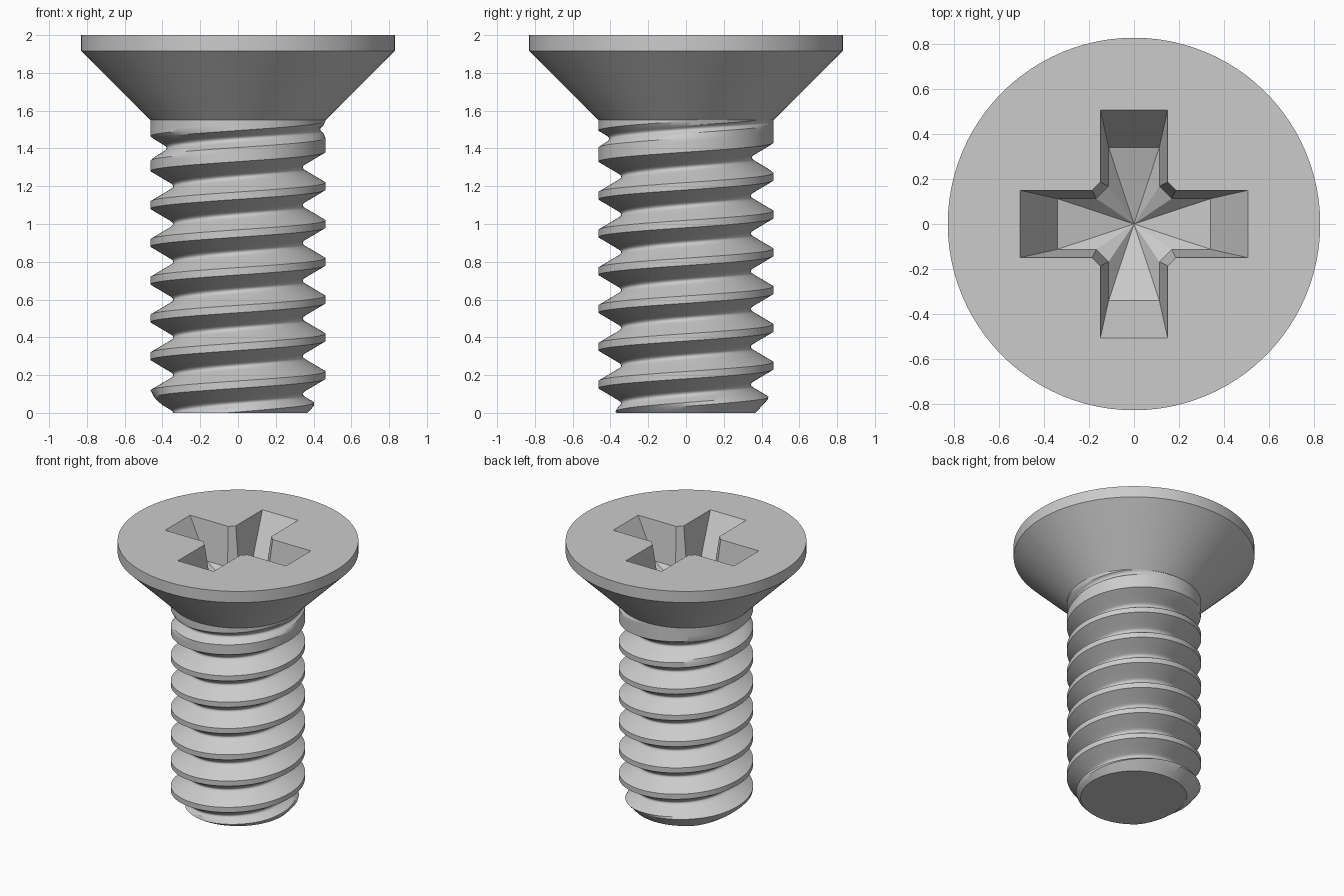
import bpy, bmesh, math

if "Cube" in bpy.data.objects:
    bpy.data.objects.remove(bpy.data.objects["Cube"], do_unlink=True)

SEGS = 96
PITCH = 0.2
R_CREST, R_ROOT = 0.463, 0.343
SHANK_TOP = 1.55

steel = bpy.data.materials.new("steel grey")
steel.use_nodes = True
steel.diffuse_color = (0.6, 0.6, 0.6, 1)
steel.node_tree.nodes["Principled BSDF"].inputs["Base Color"].default_value = (0.6, 0.6, 0.6, 1)


def finish(bm, name):
    """Clean the mesh, turn it into an object and smooth it with sharp edges kept."""
    bmesh.ops.remove_doubles(bm, verts=bm.verts, dist=0.0004)
    bmesh.ops.recalc_face_normals(bm, faces=bm.faces)
    mesh = bpy.data.meshes.new(name)
    bm.to_mesh(mesh)
    bm.free()
    mesh.materials.append(steel)
    obj = bpy.data.objects.new(name, mesh)
    bpy.context.collection.objects.link(obj)
    bpy.ops.object.select_all(action='DESELECT')
    obj.select_set(True)
    bpy.context.view_layer.objects.active = obj
    bpy.ops.object.shade_smooth_by_angle(angle=math.radians(30))
    return obj


def polar(r, a, z):
    return (r * math.cos(a), r * math.sin(a), z)


def groove_radius(offset):
    """Rounded V groove: radius at a height offset from the groove centre."""
    d = abs(offset)
    flat = 0.02
    if d < flat:
        return R_ROOT + 0.017 * (d / flat) ** 2
    return R_ROOT + 0.017 + (d - flat) * 1.7


def thread_radius(a, z):
    first = 0.1 + PITCH * a / math.tau
    centre = first + PITCH * round((z - first) / PITCH)
    # The groove climbs out of the shank just below the head
    fade = 0.12 * min(max((centre - 1.34) / 0.21, 0), 1)
    r = min(R_CREST, groove_radius(z - centre) + fade)
    return min(r, 0.368 + 0.92 * z)      # chamfered tip


# Threaded shank: columns of points that climb with the helix
CREST_HALF = (PITCH / 2) - (0.02 + (R_CREST - R_ROOT - 0.017) / 1.7)
EDGE = PITCH / 2 - CREST_HALF
offsets = [-EDGE, -0.065, -0.045, -0.02, -0.013, -0.006, 0, 0.006, 0.013, 0.02, 0.045, 0.065, EDGE]
bm = bmesh.new()
columns = []
for i in range(SEGS + 1):
    a = math.tau * i / SEGS
    col = []
    for turn in range(-2, 9):
        for off in offsets:
            z = 0.1 + PITCH * (turn + i / SEGS) + off
            z = min(max(z, 0), SHANK_TOP)
            col.append(bm.verts.new(polar(thread_radius(a, z), a, z)))
    columns.append(col)
for left, right in zip(columns, columns[1:]):
    for k in range(len(left) - 1):
        bm.faces.new((left[k], right[k], right[k + 1], left[k + 1]))
bmesh.ops.remove_doubles(bm, verts=bm.verts, dist=0.0004)
tip_edges = [e for e in bm.edges if e.is_boundary and all(v.co.z < 0.001 for v in e.verts)]
bmesh.ops.edgeloop_fill(bm, edges=tip_edges)
finish(bm, "threaded_shank")


# Countersunk head: cone, rim and top face with a cross recess
def add_loop(bm, points):
    return [bm.verts.new(p) for p in points]


def bridge(bm, low, high):
    n = len(low)
    for i in range(n):
        j = (i + 1) % n
        bm.faces.new((low[i], low[j], high[j], high[i]))


def cross_outline(half, length, corner, z):
    """One arm with its bevelled corner, repeated four times around."""
    arm = [(corner, -half), (length, -half), (length, half), (corner, half)]
    points = []
    for q in range(4):
        c, s = round(math.cos(q * math.pi / 2)), round(math.sin(q * math.pi / 2))
        points += [(c * x - s * y, s * x + c * y, z) for x, y in arm]
    return points


bm = bmesh.new()
rings = [add_loop(bm, [polar(r, math.tau * i / SEGS, z) for i in range(SEGS)])
         for r, z in ((R_CREST, SHANK_TOP), (0.83, 1.915), (0.83, 2.0))]
bridge(bm, rings[0], rings[1])
bridge(bm, rings[1], rings[2])

recess_top = add_loop(bm, cross_outline(0.15, 0.508, 0.187, 2.0))
recess_floor = add_loop(bm, cross_outline(0.113, 0.342, 0.168, 1.71))
bridge(bm, recess_floor, recess_top)
apex = bm.verts.new((0, 0, 1.59))
for i, v in enumerate(recess_floor):
    bm.faces.new((v, recess_floor[(i + 1) % len(recess_floor)], apex))

border = [e for e in bm.edges if e.is_boundary and all(v.co.z > 1.99 for v in e.verts)]
bmesh.ops.triangle_fill(bm, use_beauty=True, use_dissolve=False, edges=border, normal=(0, 0, 1))
finish(bm, "countersunk_head")
